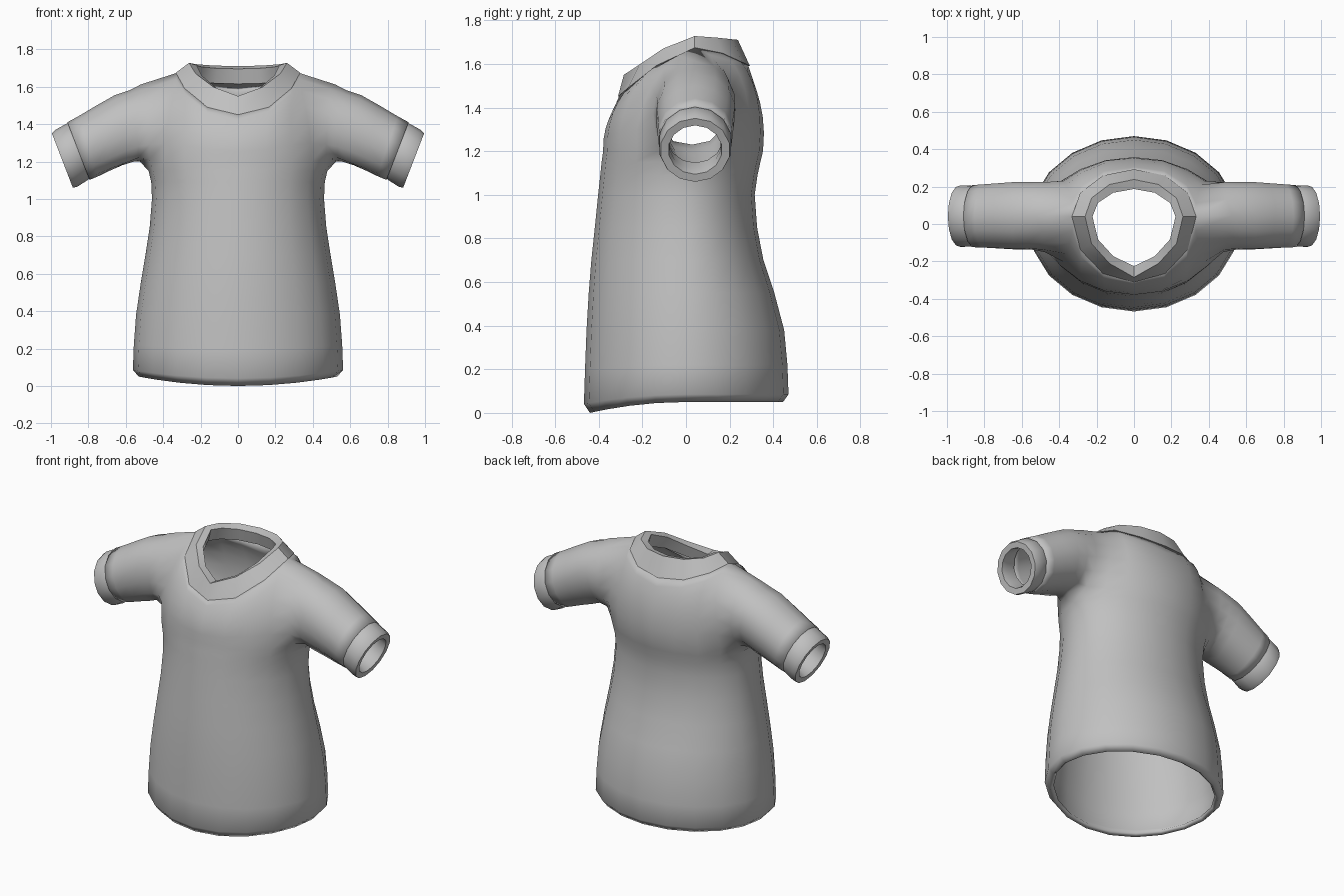
import bpy, bmesh, math
from mathutils import Vector

if "Cube" in bpy.data.objects:
    bpy.data.objects.remove(bpy.data.objects["Cube"])

fabric = bpy.data.materials.new("grey_fabric")
fabric.diffuse_color = (0.53, 0.53, 0.53, 1)
fabric.use_nodes = True
fabric.node_tree.nodes["Principled BSDF"].inputs["Base Color"].default_value = fabric.diffuse_color


def finish(name, bm, angle):
    bmesh.ops.recalc_face_normals(bm, faces=bm.faces[:])
    me = bpy.data.meshes.new(name)
    bm.to_mesh(me)
    bm.free()
    me.materials.append(fabric)
    ob = bpy.data.objects.new(name, me)
    bpy.context.collection.objects.link(ob)
    bpy.ops.object.select_all(action='DESELECT')
    ob.select_set(True)
    bpy.context.view_layer.objects.active = ob
    bpy.ops.object.shade_smooth_by_angle(angle=math.radians(angle))
    return ob


def bridge(bm, a, b):
    n = len(a)
    for i in range(n):
        bm.faces.new((a[i], a[(i + 1) % n], b[(i + 1) % n], b[i]))


def curve(table, x):
    # linear lookup in a list of (x, value)
    for (x0, v0), (x1, v1) in zip(table, table[1:]):
        if x <= x1:
            t = max(0, (x - x0) / (x1 - x0))
            return v0 + (v1 - v0) * t
    return table[-1][1]


def neck_ring(rx, front, back, heights, point=0.0, mid=0.04, n=12):
    # neckline: 0 is the right shoulder, then round by the back
    pts = []
    for i in range(n):
        a = 2 * math.pi * i / n
        c, s = math.cos(a), math.sin(a)
        y = mid + (s * (back - mid) if s > 0 else s * (mid - front))
        if s < -0.1 and s > -0.95:
            y += point * -s
        pts.append(Vector((rx * c, y, curve(heights, y))))
    return pts


base_z = [(-0.31, 1.45), (-0.2, 1.55), (-0.05, 1.65), (0.06, 1.68), (0.2, 1.64), (0.29, 1.59)]
rim_z = [(-0.28, 1.55), (-0.13, 1.655), (-0.04, 1.71), (0.05, 1.73), (0.24, 1.71)]
inner_z = [(-0.23, 1.54), (-0.1, 1.65), (0.04, 1.715), (0.19, 1.695)]

# ---- shirt body ----
N = 20
UP = 6
# height, half width, front depth, back depth
rows = [(0.05, 0.53, 0.44, 0.445), (0.085, 0.562, 0.468, 0.47), (0.22, 0.557, 0.463, 0.465),
        (0.38, 0.545, 0.456, 0.45), (0.55, 0.52, 0.446, 0.405), (0.7, 0.495, 0.434, 0.355),
        (0.85, 0.472, 0.418, 0.326), (1.0, 0.46, 0.403, 0.315), (1.09, 0.464, 0.393, 0.328),
        (1.15, 0.478, 0.387, 0.341), (1.2, 0.488, 0.38, 0.353)]
bm = bmesh.new()
rings = []
for z, rx, f, b in rows:
    ring = []
    for k in range(N):
        a = 2 * math.pi * k / N
        c, s = math.cos(a), math.sin(a)
        dip = 0.05 * max(0, -s) ** 2 * max(0, 1 - (z - 0.05) / 0.3)
        x, y, h = rx * c, s * (b if s > 0 else f), z - dip
        if z == 1.2:
            if k in (0, 10):                # armpit
                x, y = math.copysign(0.525, c), 0.03
            elif abs(c) > 0.9:
                x, y, h = x * 1.02, y + 0.02, z + 0.02
        ring.append(bm.verts.new((x, y, h)))
    if rings:
        bridge(bm, rings[-1], ring)
    rings.append(ring)
top = rings[-1]

# neckline and shoulder points shared by the front and back panels
neck = [bm.verts.new(p) for p in neck_ring(0.325, -0.305, 0.285, base_z)]
shoulder = {1: bm.verts.new((0.52, 0.045, 1.612)), -1: bm.verts.new((-0.52, 0.045, 1.612))}

cols = {}
for k in [*range(1, 10), *range(11, 20)]:
    side = 1 if k < 10 else -1
    if k in (1, 19):
        end = shoulder[1]
    elif k in (9, 11):
        end = shoulder[-1]
    else:
        end = neck[k - 2] if k < 10 else neck[(k - 6) % 12]
    p0, p3 = top[k].co, end.co
    flat = abs(math.cos(2 * math.pi * k / N))
    edge = flat ** 6
    h = p3.z - p0.z
    if side > 0:
        out1, out2 = 0.02 + 0.18 * edge, 0.035 + 0.1 * flat + 0.15 * edge
    else:
        out1, out2 = 0.005 + 0.1 * edge, 0.03 + 0.1 * flat + 0.13 * edge
    p1 = p0 + Vector((0, side * out1, h * (0.45 - 0.2 * edge)))
    p2 = p3 + Vector((0, side * out2, -h * 0.25 * (1 - flat) - 0.01))
    col = [top[k]]
    for r in range(1, UP):
        t = r / UP
        u = 1 - t
        col.append(bm.verts.new(p0 * u**3 + p1 * 3*u*u*t + p2 * 3*u*t*t + p3 * t**3))
    cols[k] = col + [end]
for start in (1, 11):
    for k in range(start, start + 8):
        a, b = cols[k], cols[k + 1]
        for r in range(UP):
            bm.faces.new((a[r], b[r], b[r + 1], a[r + 1]))


# sleeves, from each armhole to a round end
def sleeve_circle(s, dist, radius, n=14):
    out = Vector((0.86 * s, 0, -0.51))
    up = Vector((0.36 * s, 0, 0.933))
    c = Vector((0.853 * s, 0.042, 1.256)) + out * dist
    return [c - up * radius * math.cos(2 * math.pi * j / n)
            + Vector((0, 1.03 * radius * math.sin(2 * math.pi * j / n), 0)) for j in range(n)]


soften = []
for s, pit, kb, kf in ((1, 0, 1, 19), (-1, 10, 9, 11)):
    hole = [top[pit], *cols[kb][:UP], shoulder[s], *reversed(cols[kf][:UP])]
    end = sleeve_circle(s, 0, 0.165)
    start = [v.co.copy() for v in hole]
    prev = hole
    soften += [v for v in hole if v not in (top[pit], shoulder[s])]
    for t in (0.15, 0.35, 0.6, 0.85, 1.0):
        ring = []
        for p, q in zip(start, end):
            v = p.lerp(q, t)
            v.z += 0.025 * math.sin(math.pi * t) * (1 - t)
            ring.append(bm.verts.new(v))
        bridge(bm, prev, ring)
        prev = ring
        if t < 0.2:
            soften += ring
for _ in range(2):
    bmesh.ops.smooth_vert(bm, verts=soften, factor=0.4,
                          use_axis_x=True, use_axis_y=True, use_axis_z=True)

body = finish("shirt_body", bm, 60)
mod = body.modifiers.new("cloth_thickness", 'SOLIDIFY')
mod.thickness = 0.03
mod.offset = -1

# ---- sleeve cuffs ----
for s, name in ((1, "right_cuff"), (-1, "left_cuff")):
    bm = bmesh.new()
    loops = [[bm.verts.new(p) for p in sleeve_circle(s, d, r)]
             for d, r in ((-0.015, 0.15), (0.008, 0.161), (0.075, 0.163), (0.1, 0.156),
                          (0.098, 0.12), (0.06, 0.115), (-0.015, 0.125))]
    for a, b in zip(loops, loops[1:] + loops[:1]):
        bridge(bm, a, b)
    finish(name, bm, 32)

# ---- V-neck collar ----
bm = bmesh.new()
outer = neck_ring(0.332, -0.312, 0.293, base_z)
rim = neck_ring(0.262, -0.285, 0.238, rim_z, 0.035)
inner = neck_ring(0.222, -0.225, 0.187, inner_z, 0.02)
low = [p + Vector((p.x * 0.1, p.y * 0.1, -0.08)) for p in inner]
loops = [[bm.verts.new(p) for p in ring] for ring in (outer, rim, inner, low)]
for a, b in zip(loops, loops[1:] + loops[:1]):
    bridge(bm, a, b)
finish("collar", bm, 35)
